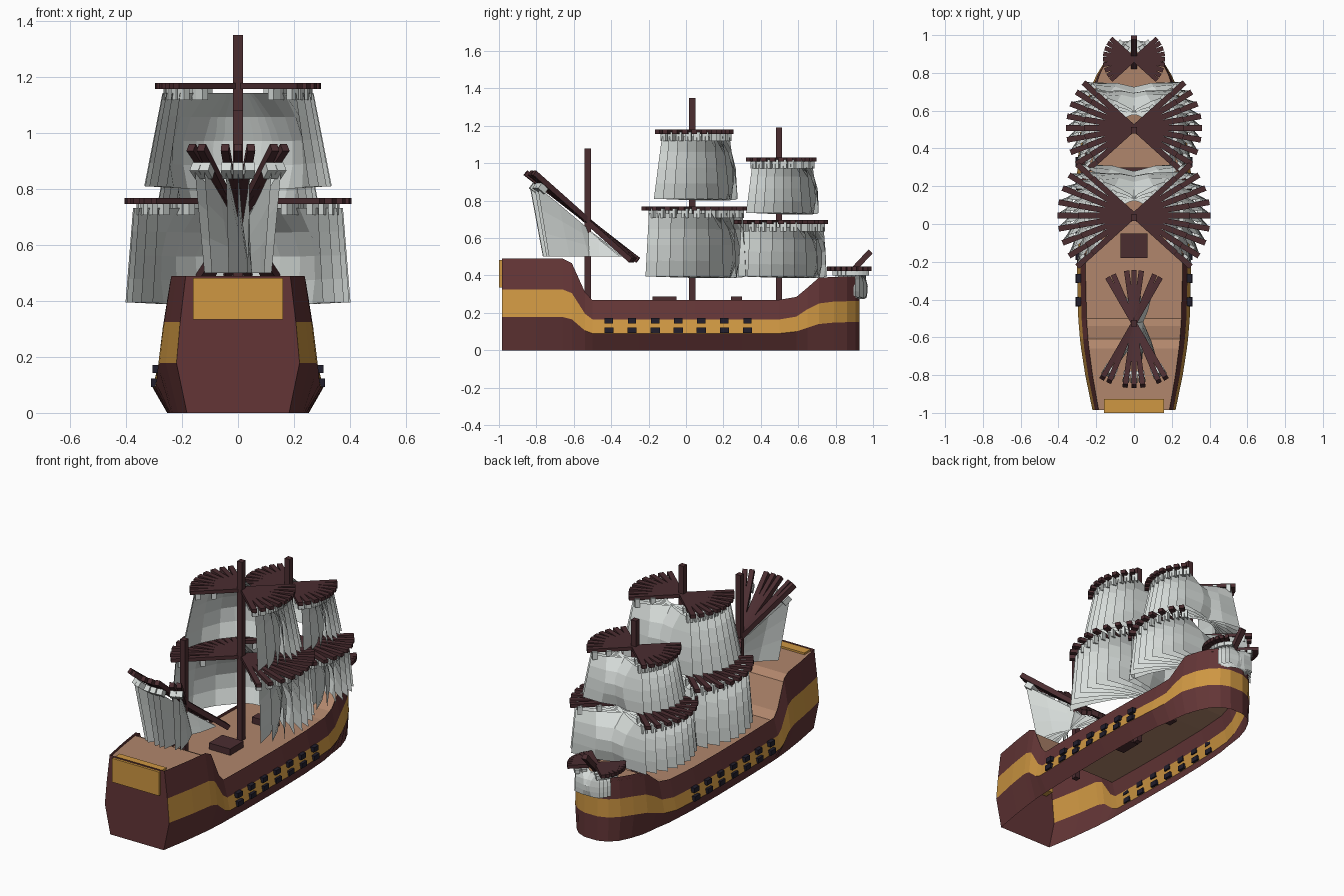
import bpy, math
from mathutils import Vector, Matrix

if "Cube" in bpy.data.objects:
    bpy.data.objects.remove(bpy.data.objects["Cube"])


def material(name, rgb):
    m = bpy.data.materials.new(name)
    m.diffuse_color = (*rgb, 1)
    m.use_nodes = True
    m.node_tree.nodes["Principled BSDF"].inputs["Base Color"].default_value = m.diffuse_color
    return m


RED = material("red_wood", (0.125, 0.036, 0.037))
YELLOW = material("ochre_band", (0.62, 0.31, 0.055))
DECK = material("deck_wood", (0.44, 0.24, 0.15))
SPAR = material("dark_wood", (0.07, 0.026, 0.03))
PORT = material("gun_black", (0.015, 0.013, 0.025))
CLOTH = material("sailcloth", (0.68, 0.72, 0.70))

CUBE = [(x, y, z) for x in (-.5, .5) for y in (-.5, .5) for z in (-.5, .5)]
CUBE_FACES = [(0, 1, 3, 2), (4, 6, 7, 5), (0, 4, 5, 1), (2, 3, 7, 6), (0, 2, 6, 4), (1, 5, 7, 3)]


def make_mesh(name, verts, faces, mats, indices=None):
    me = bpy.data.meshes.new(name)
    me.from_pydata([tuple(v) for v in verts], [], faces)
    for m in mats:
        me.materials.append(m)
    if indices:
        me.polygons.foreach_set("material_index", indices)
    me.update()
    return me


def place(name, me, loc=(0, 0, 0), angle=0):
    ob = bpy.data.objects.new(name, me)
    ob.location = loc
    ob.rotation_euler = (0, 0, math.radians(angle))
    bpy.context.collection.objects.link(ob)
    return ob


def add_box(verts, faces, centre, size, tilt=0):
    n = len(verts)
    rot = Matrix.Rotation(tilt, 3, 'X')
    for c in CUBE:
        verts.append(rot @ Vector([a * b for a, b in zip(c, size)]) + Vector(centre))
    faces += [tuple(n + i for i in f) for f in CUBE_FACES]


def box(name, centre, size, mat, tilt=0):
    v, f = [], []
    add_box(v, f, (0, 0, 0), size, tilt)
    return place(name, make_mesh(name, v, f, [mat]), centre)


# Hull stations: y, half width, band bottom, band top, rail height
stations = [
    (-.985, .22, .178, .325, .49), (-.8, .258, .178, .325, .49), (-.66, .28, .178, .325, .49),
    (-.61, .286, .165, .305, .465), (-.54, .292, .105, .195, .31), (-.50, .295, .09, .165, .268),
    (-.25, .302, .09, .165, .268), (.05, .305, .09, .165, .268), (.3, .30, .09, .165, .268),
    (.5, .285, .09, .165, .27), (.59, .267, .10, .18, .285), (.65, .252, .12, .22, .335),
    (.71, .235, .14, .25, .388), (.79, .198, .148, .26, .392), (.86, .155, .15, .262, .395),
    (.905, .105, .15, .262, .395), (.928, .045, .15, .262, .395)]
n = len(stations)

# Hull shell: lower strake, ochre band, upper strake, transom and stem
verts, faces, idx = [], [], []
for s in (1, -1):
    for y, w, a, b, t in stations:
        bow = max(0, (y - .6) / .33)
        for z, k in ((0, .83), (a, 1), (b, .94), (t, .85)):
            verts.append((s * w * (k + (1 - k) * bow * .8), y, z))
for side in range(2):
    o = side * n * 4
    for i in range(n - 1):
        for r in range(3):
            p = o + i * 4 + r
            q = (p, p + 4, p + 5, p + 1)
            faces.append(q if side == 0 else q[::-1])
            idx.append(1 if r == 1 else 0)
for i in (0, n - 1):
    for r in range(3):
        p, q = i * 4 + r, n * 4 + i * 4 + r
        f = (q, p, p + 1, q + 1)
        faces.append(f if i == 0 else f[::-1])
        idx.append(1 if (r == 1 and i) else 0)
hull_verts = verts
place("hull", make_mesh("hull", verts, faces, [RED, YELLOW], idx))

# Deck following the sheer just under the rail
verts, faces = [], []
for i, (y, w, a, b, t) in enumerate(stations):
    x = hull_verts[i * 4 + 3][0]
    verts += [(-x - .002, y, t - .02), (x + .002, y, t - .02)]
    if i:
        faces.append((2 * i - 2, 2 * i - 1, 2 * i + 1, 2 * i))
place("deck", make_mesh("deck", verts, faces, [DECK]))

box("stern_panel", (0, -.963, .408), (.32, .074, .147), YELLOW)
box("main_hatch", (0, -.115, .262), (.145, .13, .05), SPAR)
box("fore_hatch", (0, .27, .262), (.145, .06, .05), SPAR)

# Gun ports in two rows on each side
for side in (-1, 1):
    for i in range(7):
        y = -.412 + i * .1235
        box("upper_gun_port", (side * .293, y, .157), (.025, .045, .03), PORT)
        box("lower_gun_port", (side * .298, y, .107), (.025, .05, .03), PORT)

# Masts and bowsprit
for name, y, top in (("mizzen_mast", -.525, 1.08), ("main_mast", .033, 1.35), ("fore_mast", .497, 1.19)):
    box(name, (0, y, (top + .19) / 2), (.034, .034, top - .19), SPAR)
box("bowsprit", (0, .895, .43), (.032, .27, .03), SPAR, math.radians(47))


def square_sail(w_top, w_bot, z0, z1, bulge):
    """Billowed sail sheet with tabs that tie it to the yard."""
    nu, nv = 6, 4
    profile = (.35, .8, 1, .97, .8)
    v, f = [], []
    for j in range(nv + 1):
        t = j / nv
        w = w_top + (w_bot - w_top) * t
        for i in range(nu + 1):
            u = 2 * i / nu - 1
            v.append((u * w, .01 + bulge * (1 - u * u) * profile[j], z0 + (z1 - z0) * t - .01 * (1 - u * u) * t))
    for j in range(nv):
        for i in range(nu):
            p = j * (nu + 1) + i
            f.append((p, p + 1, p + nu + 2, p + nu + 1))
    for u in (-.93, -.6, .6, .93):
        add_box(v, f, (u * w_top, .012, z0), (.028, .034, .05 * min(1, w_top * 4)))
    return make_mesh("square_sail", v, f, [CLOTH])


# Fans of square sails: name, y, yard z, yard half length, sail top/bottom half widths, foot z, bulge
rigs = [
    ("main_lower", .045, .757, .405, .375, .402, .395, .2),
    ("main_upper", .045, 1.168, .297, .27, .335, .81, .19),
    ("fore_lower", .508, .685, .36, .33, .355, .395, .19),
    ("fore_upper", .508, 1.02, .265, .24, .29, .735, .17),
    ("bow", .872, .436, .165, .12, .125, .285, .09)]
for name, y, z, half, wt, wb, foot, bulge in rigs:
    v, f = [], []
    k = .03 if half > .2 else .024
    add_box(v, f, (0, 0, 0), (2 * half, k, .022))
    yard = make_mesh("yard", v, f, [SPAR])
    sail = square_sail(wt, wb, z - .025, foot, bulge)
    for a in (-42, -32, -21, -10, 0, 10, 21, 32, 42):
        place(name + "_yard", yard, (0, y, z), a)
        place(name + "_sail", sail, (0, y, 0), a)

# Lateen fan on the mizzen mast: slanted yard with a sail below its aft half
v, f = [], []
add_box(v, f, (0, -.032, .715), (.028, .765, .03), math.atan2(-.47, .61))
lateen_yard = make_mesh("lateen_yard", v, f, [SPAR])
v, f = [], []
head, clew, tack, throat = [Vector((0, y, z)) for y, z in
                            ((-.31, .875), (-.24, .50), (.08, .515), (.2, .5))]
for j in range(5):
    t = j / 4
    top, low = head.lerp(throat, t), clew.lerp(throat, t)
    for i in range(4):
        s = i / 3
        p = top.lerp(low, s)
        p.x = .035 * math.sin(math.pi * t) * (.3 + s)
        v.append(p)
for j in range(4):
    for i in range(3):
        p = j * 4 + i
        f.append((p, p + 1, p + 5, p + 4))
add_box(v, f, (0, -.285, .865), (.036, .05, .035), math.atan2(-.47, .61))
lateen_sail = make_mesh("lateen_sail", v, f, [CLOTH])
for a in (-30, -23, -8, 0, 8, 23, 30):
    place("lateen_yard", lateen_yard, (0, -.525, 0), a)
    place("lateen_sail", lateen_sail, (0, -.525, 0), a)
